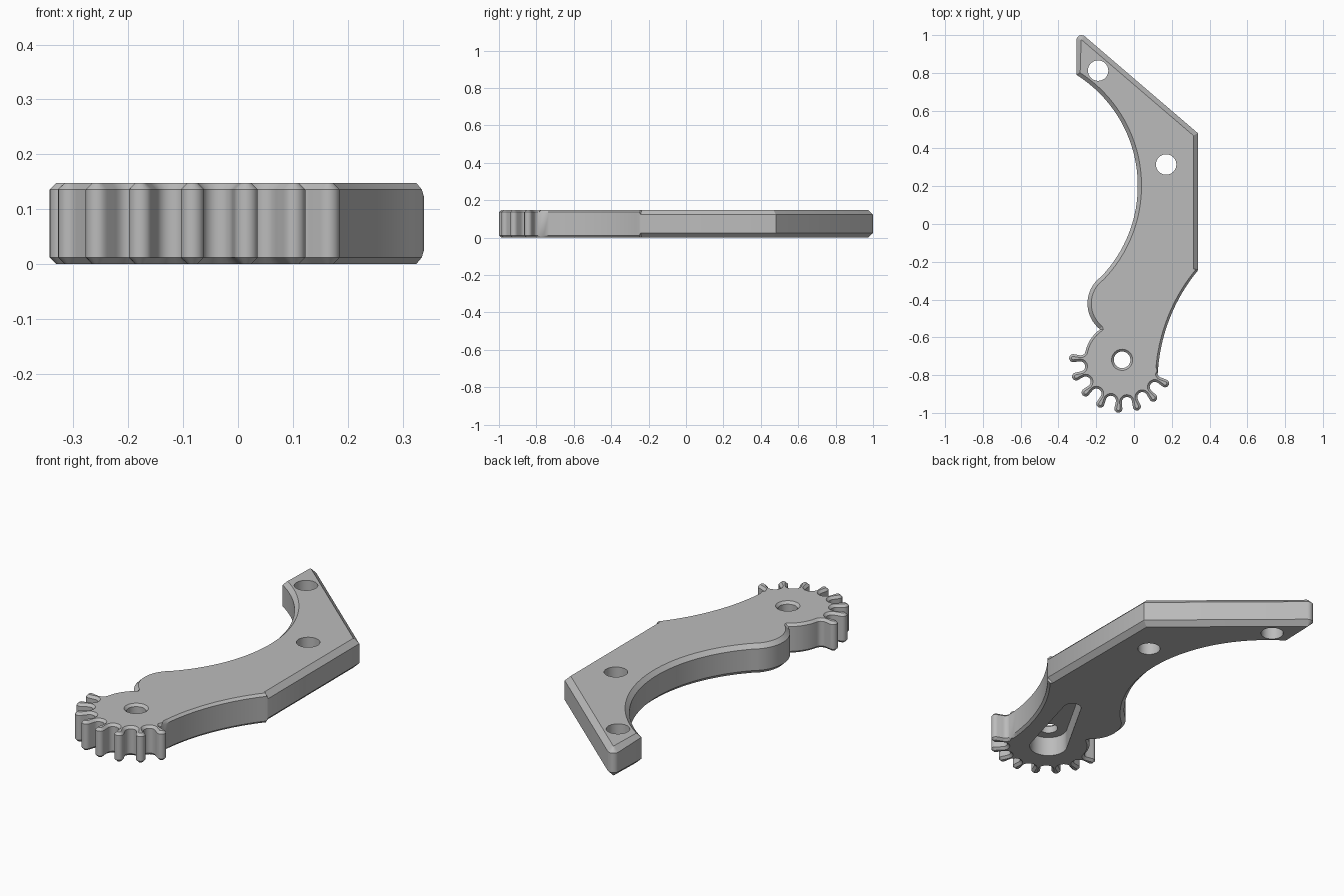
import bpy, bmesh, math
from mathutils import Vector

if "Cube" in bpy.data.objects:
    bpy.data.objects.remove(bpy.data.objects["Cube"])

H = 0.148                      # plate thickness
HUB = Vector((-0.063, -0.719)) # gear centre
STEP = 21.9                    # angle between teeth
FIRST, TEETH = 178.0, 8
FINE, MID, WIDE = 0.012, 0.02, 0.025   # chamfer sizes


def polar(c, r, deg):
    a = math.radians(deg)
    return Vector((c[0] + r * math.cos(a), c[1] + r * math.sin(a)))


def arc(c, r, a0, a1, n):
    return [polar(c, r, a0 + (a1 - a0) * i / n) for i in range(n + 1)]


def arc3(p, q, s, n):
    """Arc from p through q to s."""
    (ax, ay), (bx, by), (cx, cy) = p, q, s
    d = 2 * (ax * (by - cy) + bx * (cy - ay) + cx * (ay - by))
    A, B, C = ax * ax + ay * ay, bx * bx + by * by, cx * cx + cy * cy
    c = Vector(((A * (by - cy) + B * (cy - ay) + C * (ay - by)) / d,
                (A * (cx - bx) + B * (ax - cx) + C * (bx - ax)) / d))
    u, v = Vector(p) - c, Vector(s) - c
    a0 = math.degrees(math.atan2(u.y, u.x))
    sweep = (math.degrees(math.atan2(v.y, v.x)) - a0 + 180) % 360 - 180
    return arc(c, u.length, a0, a0 + sweep, n)


outline = []                   # (point, chamfer), counter-clockwise


def add(points, chamfer):
    for p in points:
        if not outline or (p - outline[-1][0]).length > 0.002:
            outline.append((p, chamfer))


def gap(i, a0, a1, n):
    """Round gap before tooth i."""
    g = FIRST + STEP * (i - 0.5)
    add(arc(polar(HUB, 0.225, g), 0.027, g + a0, g + a1, n), FINE)


# Arm: rounded tip, inner hollow, bulge
add(arc((-0.278, 0.973), 0.027, 49.4, 180, 6), WIDE)
add(arc3((-0.305, 0.79), (0.02, 0.2), (-0.175, -0.28), 36), MID)
add(arc3((-0.175, -0.28), (-0.246, -0.41), (-0.182, -0.556), 16), MID)

# Gear: hub edge, then alternating gaps and round-tipped teeth
add(arc(HUB, 0.199, 126, FIRST - STEP / 2, 8), FINE)
gap(0, -180, -270, 5)
for i in range(TEETH):
    a = FIRST + STEP * i
    add(arc(polar(HUB, 0.2595, a), 0.0212, a - 105, a + 105, 10), FINE)
    if i < TEETH - 1:
        gap(i + 1, -85, -275, 10)
gap(TEETH, -85, -165, 5)

# Outer curve and straight outer edge
add(arc3((0.126, -0.79), (0.185, -0.51), (0.335, -0.25), 20), FINE)
add([Vector((0.339, -0.243)), Vector((0.339, 0.48))], WIDE)


def mesh_object(name, rings):
    """Closed solid lofted through equal-length rings, bottom to top."""
    bm = bmesh.new()
    loops = [[bm.verts.new(co) for co in ring] for ring in rings]
    n = len(loops[0])
    bm.faces.new(list(reversed(loops[0])))
    bm.faces.new(loops[-1])
    for lo, hi in zip(loops, loops[1:]):
        for i in range(n):
            j = (i + 1) % n
            bm.faces.new((lo[i], lo[j], hi[j], hi[i]))
    me = bpy.data.meshes.new(name)
    bm.to_mesh(me)
    bm.free()
    ob = bpy.data.objects.new(name, me)
    bpy.context.collection.objects.link(ob)
    return ob


# Chamfered plate
n = len(outline)
inner = []
for i, (p, c) in enumerate(outline):
    e1 = (p - outline[i - 1][0]).normalized()
    e2 = (outline[(i + 1) % n][0] - p).normalized()
    n1, n2 = Vector((-e1.y, e1.x)), Vector((-e2.y, e2.x))
    inner.append(p + c * (n1 + n2) / max(1 + n1.dot(n2), 0.4))
plate = mesh_object("gear_arm_plate", [
    [(q.x, q.y, 0) for q in inner],
    [(p.x, p.y, c) for p, c in outline],
    [(p.x, p.y, H - c) for p, c in outline],
    [(q.x, q.y, H) for q in inner]])


def cutter(name, levels, outline_at):
    return mesh_object(name, [[(p.x, p.y, z) for p in outline_at(r)]
                              for r, z in levels])


def circle(c):
    return lambda r: arc(c, r, 0, 360, 40)[:-1]


# Horn-shaped pocket under the hub
END = Vector((0.086, -0.362))
axis = END - HUB
heading = math.degrees(math.atan2(axis.y, axis.x))
lean = math.degrees(math.acos((0.09 - 0.043) / axis.length))


def horn(_):
    return (arc(HUB, 0.09, heading + lean, heading + 360 - lean, 32)
            + arc(END, 0.043, heading - lean, heading + lean, 16))


cutters = [
    cutter("pocket_cutter", [(0, -0.05), (0, 0.10)], horn),
    cutter("tip_hole_cutter", [(0.054, -0.05), (0.054, 0.2)], circle((-0.19, 0.812))),
    cutter("middle_hole_cutter", [(0.054, -0.05), (0.054, 0.2)], circle((0.17, 0.315))),
    cutter("hub_hole_cutter", [(0.044, 0.05), (0.044, H - 0.012), (0.056, H),
                               (0.056, 0.2)], circle(HUB))]

bpy.context.view_layer.objects.active = plate
plate.select_set(True)
for cut in cutters:
    mod = plate.modifiers.new(cut.name, 'BOOLEAN')
    mod.operation, mod.solver, mod.object = 'DIFFERENCE', 'EXACT', cut
    bpy.ops.object.modifier_apply(modifier=mod.name)
    bpy.data.objects.remove(cut)

# Single grey finish
grey = bpy.data.materials.new("plain_grey")
grey.diffuse_color = (0.5, 0.5, 0.5, 1)
grey.use_nodes = True
grey.node_tree.nodes["Principled BSDF"].inputs["Base Color"].default_value = grey.diffuse_color
plate.data.materials.clear()
plate.data.materials.append(grey)
bpy.ops.object.shade_smooth_by_angle(angle=math.radians(30))
